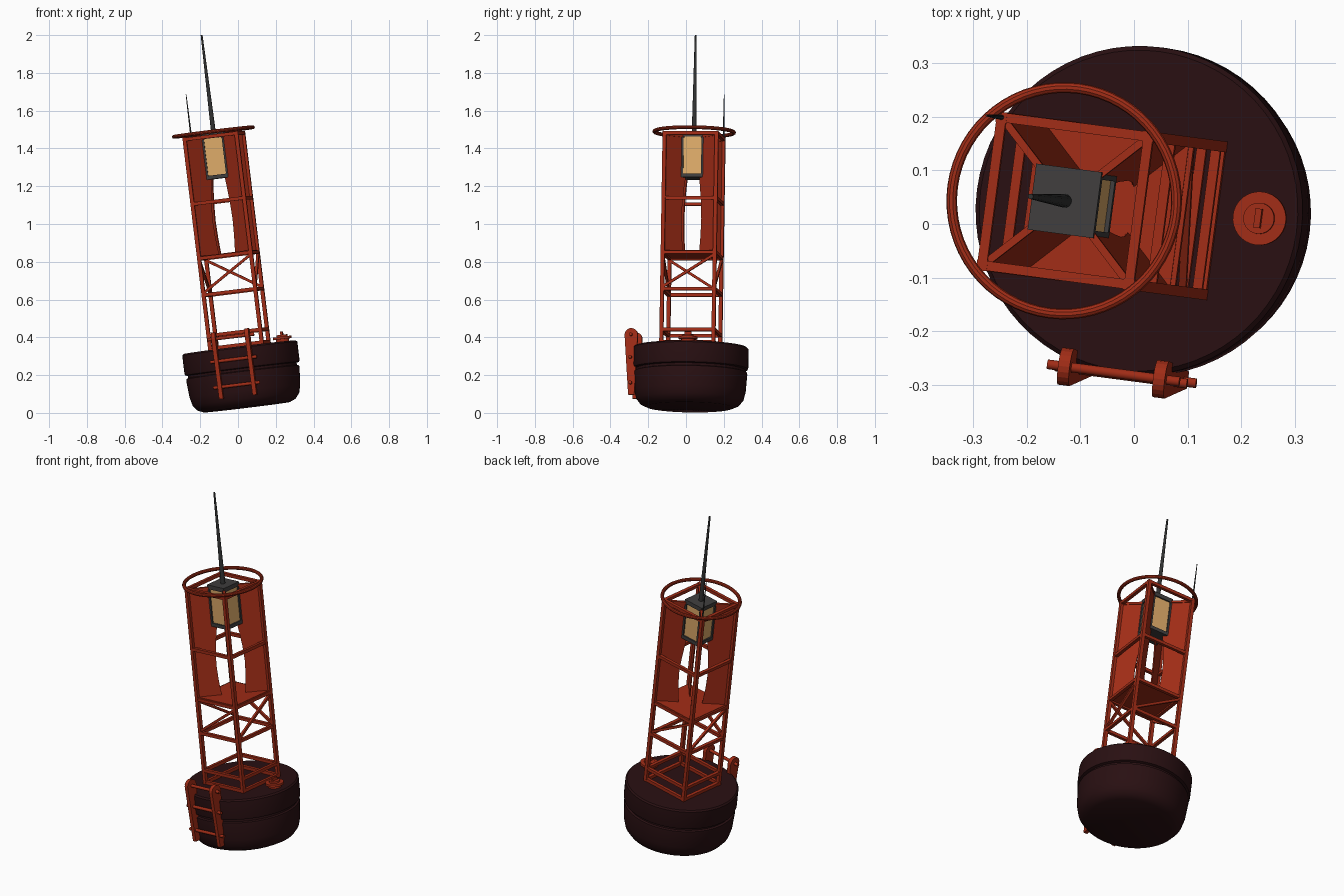
import bpy, bmesh, math
from mathutils import Matrix, Vector

if "Cube" in bpy.data.objects:
    bpy.data.objects.remove(bpy.data.objects["Cube"])

# The whole buoy is built upright, then leaned over and turned by this matrix
POSE = (Matrix.Translation((0.046, 0.020, 0.04))
        @ Matrix.Rotation(math.radians(-7.5), 4, 'Z')
        @ Matrix.Rotation(math.radians(-7), 4, 'Y'))


def material(name, rgb):
    m = bpy.data.materials.new(name)
    m.diffuse_color = (*rgb, 1)
    m.use_nodes = True
    m.node_tree.nodes["Principled BSDF"].inputs["Base Color"].default_value = m.diffuse_color
    return m


RED = material("buoy_red", (0.35, 0.025, 0.008))
DARK = material("float_dark_maroon", (0.022, 0.005, 0.006))
GREY = material("lamp_grey", (0.05, 0.048, 0.048))
BLACK = material("mast_charcoal", (0.03, 0.031, 0.031))
AMBER = material("lamp_amber", (0.72, 0.40, 0.14))


def finish(name, bm, mat, smooth=False):
    bmesh.ops.recalc_face_normals(bm, faces=bm.faces)
    me = bpy.data.meshes.new(name)
    bm.to_mesh(me)
    bm.free()
    me.transform(POSE)
    me.materials.append(mat)
    ob = bpy.data.objects.new(name, me)
    bpy.context.collection.objects.link(ob)
    if smooth:
        bpy.ops.object.select_all(action='DESELECT')
        ob.select_set(True)
        bpy.context.view_layer.objects.active = ob
        bpy.ops.object.shade_smooth_by_angle(angle=math.radians(35))
    return ob


def box(bm, centre, size):
    bmesh.ops.create_cube(bm, size=1, matrix=Matrix.Translation(centre)
                          @ Matrix.Diagonal((*size, 1)))


def bar(bm, a, b, w=0.018):
    """Square bar between two points."""
    a, b = Vector(a), Vector(b)
    d = b - a
    rot = d.to_track_quat('Z', 'Y').to_matrix().to_4x4()
    bmesh.ops.create_cube(bm, size=1, matrix=Matrix.Translation((a + b) / 2) @ rot
                          @ Matrix.Diagonal((w, w, d.length, 1)))


def rod(bm, a, b, r1, r2, n=16):
    a, b = Vector(a), Vector(b)
    d = b - a
    rot = d.to_track_quat('Z', 'Y').to_matrix().to_4x4()
    bmesh.ops.create_cone(bm, cap_ends=True, segments=n, radius1=r1, radius2=r2,
                          depth=d.length, matrix=Matrix.Translation((a + b) / 2) @ rot)


def lathe(bm, profile, n=64, closed=False):
    vs = [bm.verts.new((r, 0, z)) for r, z in profile]
    es = [bm.edges.new(p) for p in zip(vs, vs[1:])]
    if closed:
        es.append(bm.edges.new((vs[-1], vs[0])))
    bmesh.ops.spin(bm, geom=vs + es, axis=(0, 0, 1), cent=(0, 0, 0),
                   angle=math.tau, steps=n, use_duplicate=False)
    bmesh.ops.remove_doubles(bm, verts=bm.verts, dist=1e-5)


def plate(bm, outline, thick):
    """Extrude a flat outline both ways by the vector thick / 2."""
    f = bm.faces.new([bm.verts.new(Vector(p) - thick / 2) for p in outline])
    out = bmesh.ops.extrude_face_region(bm, geom=[f])
    bmesh.ops.translate(bm, vec=thick,
                        verts=[v for v in out['geom'] if isinstance(v, bmesh.types.BMVert)])


CORNERS = [(-1, -1), (1, -1), (1, 1), (-1, 1)]
H = 0.139          # half spacing of the legs

# Float with rounded underside and a groove round the middle
bm = bmesh.new()
lathe(bm, [(0, -0.01), (0.23, -0.01), (0.262, 0.004), (0.284, 0.032), (0.295, 0.075),
           (0.302, 0.165), (0.301, 0.176), (0.29, 0.18), (0.29, 0.192), (0.304, 0.196),
           (0.307, 0.206), (0.307, 0.302), (0.299, 0.31), (0, 0.31)])
finish("float", bm, DARK, True)

# Tower legs
bm = bmesh.new()
for x, y in CORNERS:
    box(bm, (x * H, y * H, 0.875), (0.02, 0.02, 1.14))
finish("tower_legs", bm, RED)

# Horizontal frames
bm = bmesh.new()
for z in (0.32, 0.388, 0.605, 0.80, 1.09, 1.435):
    for i in range(4):
        (x0, y0), (x1, y1) = CORNERS[i], CORNERS[(i + 1) % 4]
        bar(bm, (x0 * H, y0 * H, z), (x1 * H, y1 * H, z))
finish("tower_frames", bm, RED)

# One diagonal brace on each side
bm = bmesh.new()
for i in range(4):
    (x0, y0), (x1, y1) = CORNERS[i], CORNERS[(i + 1) % 4]
    bar(bm, (x0 * H, y0 * H, 0.615), (x1 * H, y1 * H, 0.79), 0.014)
finish("diagonal_braces", bm, RED)

# Platform under the reflector
bm = bmesh.new()
box(bm, (0, 0, 0.806), (2 * H, 2 * H, 0.012))
finish("platform", bm, RED)

# Radar reflector: four diagonal fins with curved inner edges
bm = bmesh.new()
inner = [(0.045, 0.81), (0.052, 0.90), (0.055, 0.99), (0.051, 1.08),
         (0.044, 1.16), (0.036, 1.23), (0.036, 1.43)]
for x, y in CORNERS:
    pts = [(H, 0.81)] + inner + [(H, 1.43)]
    plate(bm, [(x * d, y * d, z) for d, z in pts], Vector((-y, x, 0)).normalized() * 0.006)
    bar(bm, (x * 0.05, y * 0.05, 1.43), (x * H, y * H, 1.43), 0.014)
finish("reflector_fins", bm, RED)

# Guard ring at the top
bm = bmesh.new()
lathe(bm, [(0.211 + 0.010 * math.cos(a * math.tau / 10), 1.458 + 0.010 * math.sin(a * math.tau / 10))
           for a in range(10)], 64, True)
finish("guard_ring", bm, RED, True)

# Lamp housing with recessed amber panes
bm = bmesh.new()
L = 0.062
box(bm, (0, 0, 1.22), (2 * L, 2 * L, 0.02))
box(bm, (0, 0, 1.438), (2 * L, 2 * L, 0.024))
for x, y in CORNERS:
    box(bm, (x * (L - 0.007), y * (L - 0.007), 1.325), (0.014, 0.014, 0.21))
finish("lamp_frame", bm, GREY)
bm = bmesh.new()
box(bm, (0, 0, 1.325), (0.108, 0.108, 0.205))
finish("lamp_panes", bm, AMBER)

# Mast and whip aerial
bm = bmesh.new()
rod(bm, (0, 0, 1.44), (0, 0, 1.975), 0.013, 0.005)
finish("mast", bm, BLACK, True)
bm = bmesh.new()
rod(bm, (-H, H, 1.43), (-H, H, 1.675), 0.005, 0.002, 10)
finish("whip_aerial", bm, BLACK, True)

# Boarding ladder: tapered rails with round tops, and rungs
bm = bmesh.new()
arc = [(-0.306 + 0.035 * math.cos(math.pi * a / 10), 0.365 + 0.035 * math.sin(math.pi * a / 10))
       for a in range(11)]
for s in (-1, 1):
    plate(bm, [(s * 0.09, y, z) for y, z in arc + [(-0.317, 0.045), (-0.285, 0.045)]],
          Vector((0.022, 0, 0)))
finish("ladder_rails", bm, RED)
bm = bmesh.new()
for y, z in ((-0.306, 0.365), (-0.308, 0.245), (-0.305, 0.108)):
    rod(bm, (-0.125, y, z), (0.125, y, z), 0.009, 0.009, 12)
finish("ladder_rungs", bm, RED, True)

# Hatch with raised cap and handle
bm = bmesh.new()
hx, hy = 0.23, 0.015
rod(bm, (hx, hy, 0.305), (hx, hy, 0.325), 0.035, 0.035, 32)
rod(bm, (hx, hy, 0.325), (hx, hy, 0.338), 0.05, 0.05, 32)
rod(bm, (hx, hy, 0.338), (hx, hy, 0.348), 0.029, 0.029, 32)
box(bm, (hx, hy, 0.355), (0.012, 0.036, 0.02))
finish("hatch", bm, RED, True)
